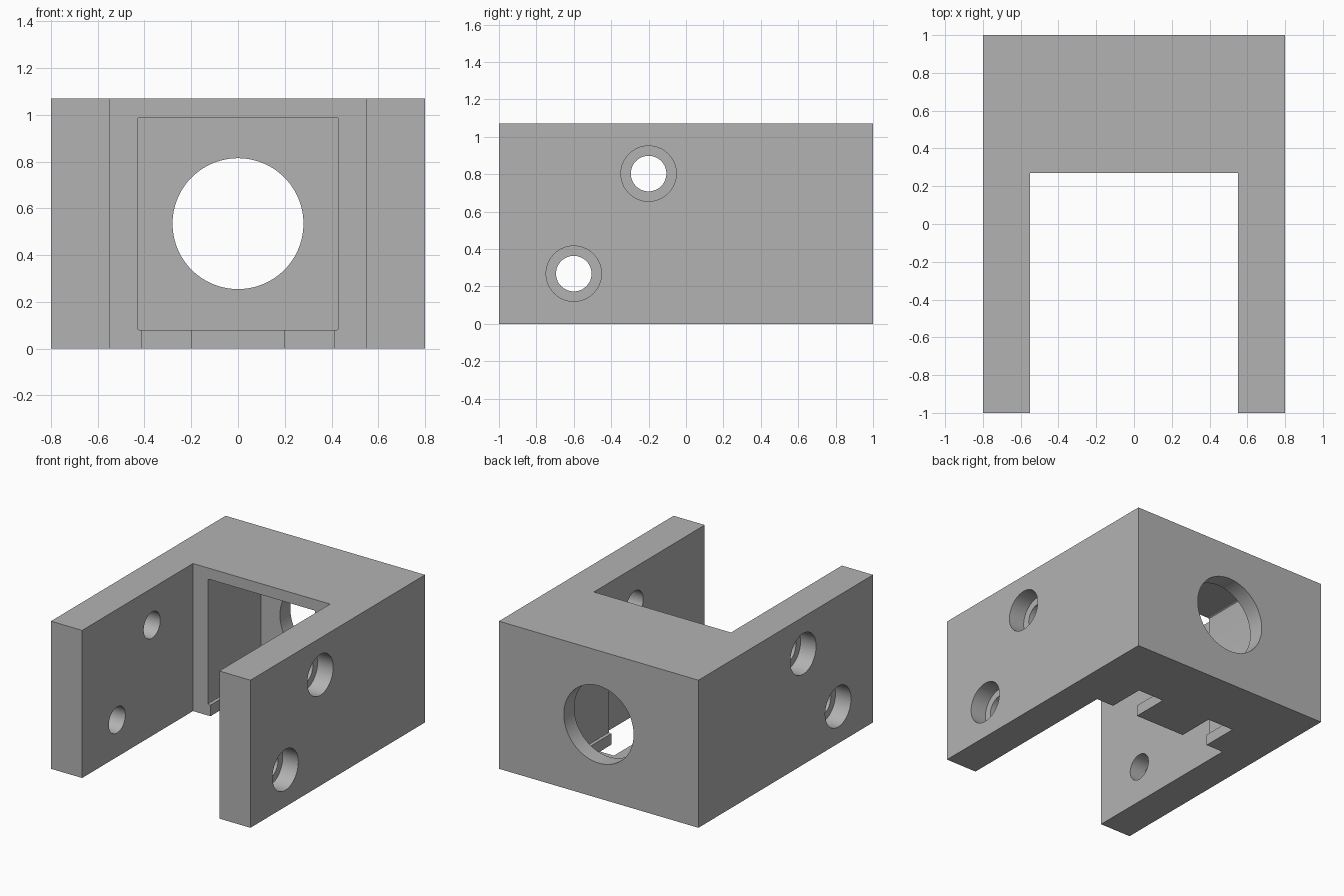
import bpy, bmesh, math
from mathutils import Matrix

default = bpy.data.objects.get("Cube")
if default:
    bpy.data.objects.remove(default, do_unlink=True)

HEIGHT = 1.07
HALF_WIDTH = 0.8
ARM_INSIDE = 0.55
BLOCK_FRONT = 0.27

grey = bpy.data.materials.new("light grey")
grey.use_nodes = True
colour = (0.45, 0.45, 0.45, 1)
grey.diffuse_color = colour
grey.node_tree.nodes["Principled BSDF"].inputs["Base Color"].default_value = colour


def to_object(name, bm):
    bmesh.ops.recalc_face_normals(bm, faces=bm.faces)
    mesh = bpy.data.meshes.new(name)
    bm.to_mesh(mesh)
    bm.free()
    mesh.materials.append(grey)
    obj = bpy.data.objects.new(name, mesh)
    bpy.context.collection.objects.link(obj)
    return obj


def box(name, low, high, rounding=0):
    """Box between two corners, optionally rounding the edges along y."""
    bm = bmesh.new()
    bmesh.ops.create_cube(bm, size=1)
    for v in bm.verts:
        v.co = [h if c > 0 else l for c, l, h in zip(v.co, low, high)]
    if rounding:
        edges = [e for e in bm.edges
                 if abs(e.verts[0].co.y - e.verts[1].co.y) > 0.01]
        bmesh.ops.bevel(bm, geom=edges, offset=rounding, segments=3,
                        profile=0.5, affect='EDGES')
    return to_object(name, bm)


def cylinder(name, centre, radius, length, axis, sides=64):
    bm = bmesh.new()
    turn = Matrix.Rotation(math.pi / 2, 4, 'Y' if axis == 'X' else 'X')
    bmesh.ops.create_cone(bm, cap_ends=True, segments=sides, radius1=radius,
                          radius2=radius, depth=length,
                          matrix=Matrix.Translation(centre) @ turn)
    return to_object(name, bm)


def cut(target, cutter):
    cutter.hide_render = True
    mod = target.modifiers.new("cut", 'BOOLEAN')
    mod.operation = 'DIFFERENCE'
    mod.solver = 'EXACT'
    mod.object = cutter
    bpy.context.view_layer.objects.active = target
    bpy.ops.object.modifier_apply(modifier=mod.name)
    bpy.data.objects.remove(cutter, do_unlink=True)


# U-shaped body: rear block with two forward arms
bm = bmesh.new()
half = [(HALF_WIDTH, 1), (HALF_WIDTH, -1), (ARM_INSIDE, -1), (ARM_INSIDE, BLOCK_FRONT)]
outline = half + [(-x, y) for x, y in reversed(half)]
base = bm.faces.new([bm.verts.new((x, y, 0)) for x, y in outline])
raised = bmesh.ops.extrude_face_region(bm, geom=[base])["geom"]
bmesh.ops.translate(bm, vec=(0, 0, HEIGHT),
                    verts=[g for g in raised if isinstance(g, bmesh.types.BMVert)])
body = to_object("bracket_body", bm)

# Square pocket in the front of the rear block, and round opening behind it
cut(body, box("pocket_cutter", (-0.43, 0.1, 0.08), (0.43, 0.88, 0.99), 0.01))
cut(body, cylinder("opening_cutter", (0, 0.9, HEIGHT / 2), 0.28, 0.5, 'Y', 96))

for side in (-1, 1):
    # Slots through the pocket floor
    x1, x2 = sorted((side * 0.2, side * 0.41))
    cut(body, box("slot_cutter", (x1, 0.1, -0.1), (x2, 0.54, 0.2)))
    # Counterbored screw holes through each arm
    for y, z in ((-0.2, 0.803), (-0.6, 0.268)):
        cut(body, cylinder("hole_cutter", (side * 0.675, y, z), 0.095, 0.5, 'X'))
        cut(body, cylinder("counterbore_cutter", (side * 0.8, y, z), 0.148, 0.25, 'X'))

# Smooth the round walls and keep corners sharp
bpy.ops.object.select_all(action='DESELECT')
body.select_set(True)
bpy.context.view_layer.objects.active = body
bpy.ops.object.shade_smooth_by_angle(angle=math.radians(30))
